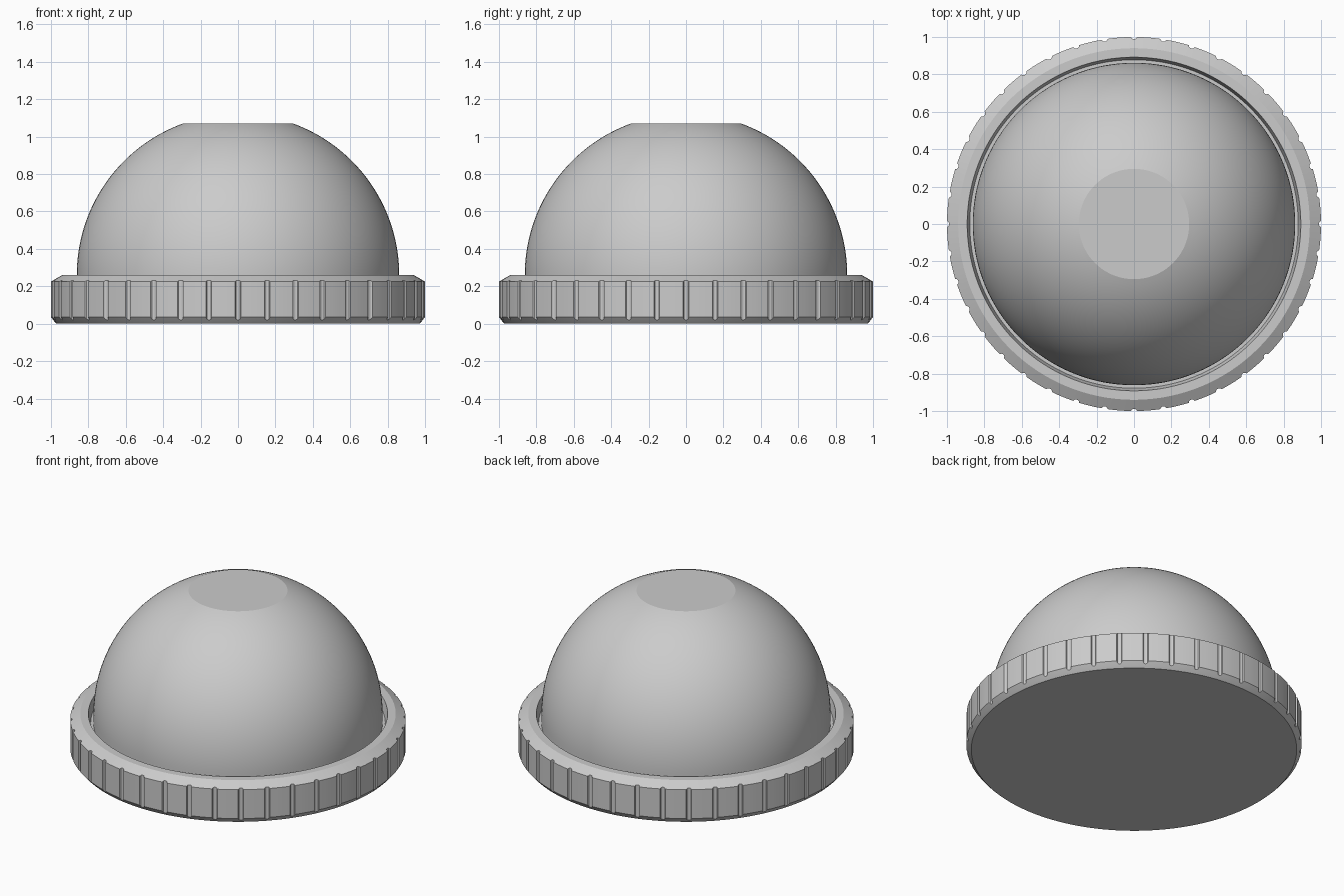
import bpy, bmesh
from math import sin, cos, pi, sqrt, asin

cube = bpy.data.objects.get("Cube")
if cube:
    bpy.data.objects.remove(cube, do_unlink=True)

grey = bpy.data.materials.new("plain grey")
grey.use_nodes = True
colour = (0.6, 0.6, 0.6, 1)
grey.diffuse_color = colour
grey.node_tree.nodes["Principled BSDF"].inputs["Base Color"].default_value = colour


def lathe(name, rows, angles, sharp):
    """Loft rows of (radius, height) functions of the angle index; cap both ends."""
    bm = bmesh.new()
    loops = []
    for row in rows:
        loop = []
        for i, a in enumerate(angles):
            r, z = row(i)
            loop.append(bm.verts.new((r * cos(a), r * sin(a), z)))
        loops.append(loop)
    n = len(angles)
    for low, high in zip(loops, loops[1:]):
        for i in range(n):
            j = (i + 1) % n
            bm.faces.new((low[i], low[j], high[j], high[i]))
    bm.faces.new(loops[0][::-1])
    bm.faces.new(loops[-1])
    mesh = bpy.data.meshes.new(name)
    bm.to_mesh(mesh)
    bm.free()
    mesh.materials.append(grey)
    obj = bpy.data.objects.new(name, mesh)
    bpy.context.collection.objects.link(obj)
    bpy.ops.object.select_all(action='DESELECT')
    bpy.context.view_layer.objects.active = obj
    obj.select_set(True)
    bpy.ops.object.shade_smooth_by_angle(angle=sharp)
    return obj


def fixed(r, z):
    return lambda i: (r, z)


# Grip ring: forty narrow rounded grooves around the rim
GROOVES = 40
HALF, DEPTH = 0.016, 0.012
pitch = 2 * pi / GROOVES
angles, rim = [], []
for g in range(GROOVES):
    for t in (-1, -0.75, -0.4, 0, 0.4, 0.75, 1):
        angles.append(g * pitch + t * HALF)
        rim.append(1 - DEPTH * sqrt(1 - t * t))
    for f in (0.33, 0.67):
        angles.append(g * pitch + HALF + f * (pitch - 2 * HALF))
        rim.append(1)

ring_rows = [
    fixed(0.97, 0),
    fixed(0.98, 0.01),
    lambda i: (rim[i], 0.035 - (1 - rim[i]) * 1.25),
    lambda i: (rim[i], 0.225 + (1 - rim[i]) * 0.58),
    fixed(0.94, 0.26),
    fixed(0.892, 0.26),
    fixed(0.878, 0.2),
]
lathe("grip_ring", ring_rows, angles, 0.35)

# Dome: hemisphere with a flat top, its skirt sunk into the ring
R, BASE, FLAT = 0.862, 0.26, 0.295
SEG, STEPS = 128, 40
last = pi / 2 - asin(FLAT / R)
dome_rows = [fixed(R, 0.15)]
for k in range(STEPS + 1):
    a = last * k / STEPS
    dome_rows.append(fixed(R * cos(a), BASE + R * sin(a)))
lathe("dome", dome_rows, [2 * pi * i / SEG for i in range(SEG)], 0.3)
